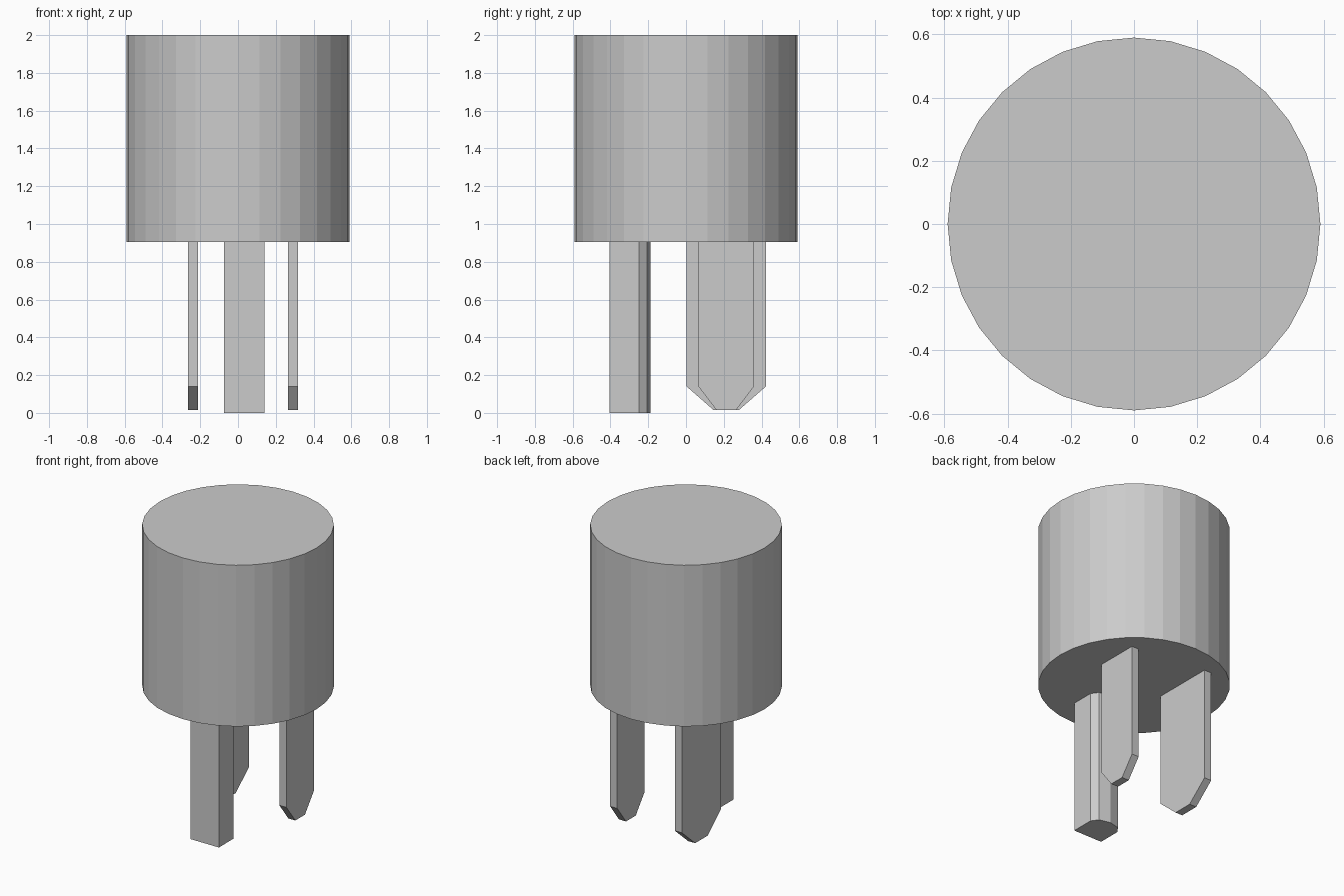
import bpy, bmesh
from math import sin, cos, pi

cube = bpy.data.objects.get("Cube")
if cube:
    bpy.data.objects.remove(cube, do_unlink=True)

grey = bpy.data.materials.new("plain_grey")
grey.use_nodes = True
grey.diffuse_color = (0.6, 0.6, 0.6, 1)
grey.node_tree.nodes["Principled BSDF"].inputs["Base Color"].default_value = (0.6, 0.6, 0.6, 1)

BODY_BOTTOM, BODY_TOP, RADIUS = 0.905, 2.0, 0.59


def extrude(name, points, offset):
    """Extrude a flat outline along the offset into a closed solid."""
    bm = bmesh.new()
    face = bm.faces.new([bm.verts.new(p) for p in points])
    result = bmesh.ops.extrude_face_region(bm, geom=[face], use_keep_orig=True)
    moved = [v for v in result["geom"] if isinstance(v, bmesh.types.BMVert)]
    bmesh.ops.translate(bm, verts=moved, vec=offset)
    bmesh.ops.recalc_face_normals(bm, faces=bm.faces)
    mesh = bpy.data.meshes.new(name)
    bm.to_mesh(mesh)
    bm.free()
    mesh.materials.append(grey)
    obj = bpy.data.objects.new(name, mesh)
    bpy.context.collection.objects.link(obj)
    return obj


# Round plug body with flat facets
circle = [(RADIUS * cos(2 * pi * i / 32), RADIUS * sin(2 * pi * i / 32), BODY_BOTTOM)
          for i in range(32)]
extrude("plug_body", circle, (0, 0, BODY_TOP - BODY_BOTTOM))


# Flat blades with tapered tips
def blade(name, x, centre, half_width, half_tip):
    tip, shoulder = 0.015, 0.14
    outline = [(x, centre - half_width, BODY_BOTTOM), (x, centre - half_width, shoulder),
               (x, centre - half_tip, tip), (x, centre + half_tip, tip),
               (x, centre + half_width, shoulder), (x, centre + half_width, BODY_BOTTOM)]
    extrude(name, outline, (0.053, 0, 0))


blade("wide_blade", -0.265, 0.213, 0.21, 0.067)
blade("narrow_blade", 0.265, 0.213, 0.147, 0.052)

# Ground pin: flat front, faceted round back
pin_x, half = 0.0325, 0.1075
arc = [(pin_x + half * cos(pi * i / 4), -0.25 + 0.063 * sin(pi * i / 4), 0) for i in range(5)]
front = [(pin_x - half, -0.405, 0), (pin_x + half, -0.405, 0)]
extrude("ground_pin", arc + front, (0, 0, BODY_BOTTOM))
